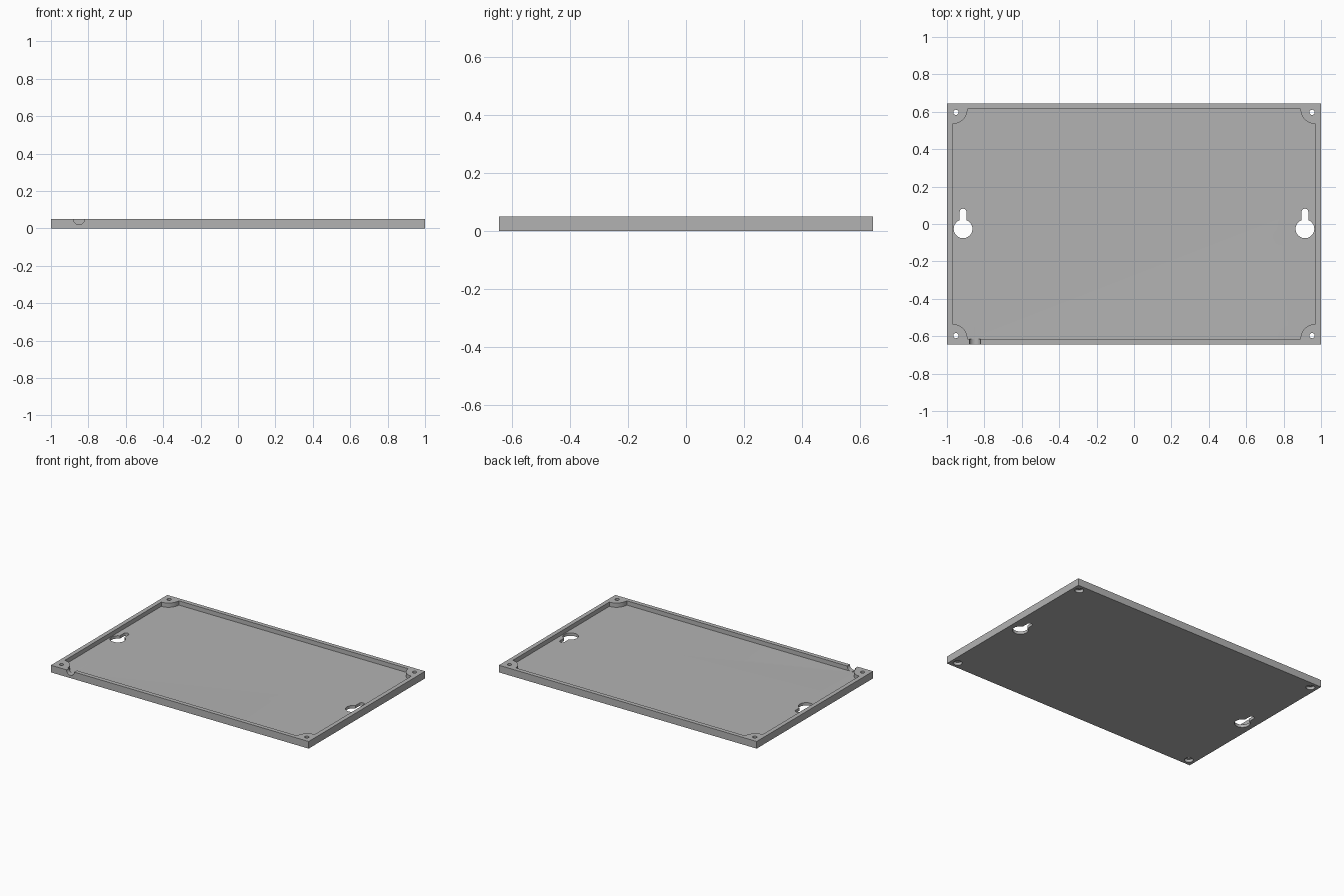
import bpy, bmesh
from math import sin, cos, pi, radians
from mathutils import Matrix

if "Cube" in bpy.data.objects:
    bpy.data.objects.remove(bpy.data.objects["Cube"], do_unlink=True)

HX, HY, H = 1.0, 0.645, 0.05      # half width, half depth, height
IX, IY, FLOOR = 0.97, 0.615, 0.02  # inner half sizes, floor thickness

grey = bpy.data.materials.new("plain_grey")
grey.use_nodes = True
colour = (0.45, 0.45, 0.45, 1)
grey.diffuse_color = colour
grey.node_tree.nodes["Principled BSDF"].inputs["Base Color"].default_value = colour


def arc(cx, cy, r, start, end, n=12):
    angles = [radians(start + (end - start) * i / n) for i in range(n + 1)]
    return [(cx + r * cos(a), cy + r * sin(a)) for a in angles]


def circle(cx, cy, r, n=32):
    return arc(cx, cy, r, 0, 360, n)[:-1]


def prism(name, outline, z0, z1, matrix=Matrix()):
    """Extrude a flat outline from z0 to z1."""
    bm = bmesh.new()
    face = bm.faces.new([bm.verts.new((x, y, z0)) for x, y in outline])
    top = bmesh.ops.extrude_face_region(bm, geom=[face])["geom"]
    verts = [v for v in top if isinstance(v, bmesh.types.BMVert)]
    bmesh.ops.translate(bm, verts=verts, vec=(0, 0, z1 - z0))
    bmesh.ops.transform(bm, matrix=matrix, verts=bm.verts)
    bmesh.ops.recalc_face_normals(bm, faces=bm.faces)
    mesh = bpy.data.meshes.new(name)
    bm.to_mesh(mesh)
    bm.free()
    mesh.materials.append(grey)
    obj = bpy.data.objects.new(name, mesh)
    bpy.context.collection.objects.link(obj)
    return obj


tray = prism("tray", [(-HX, -HY), (HX, -HY), (HX, HY), (-HX, HY)], 0, H)
cutters = []

# Recess, leaving a rim and a quarter-round boss in each corner
R = 0.08
recess = (arc(-IX, -IY, R, 90, 0) + arc(IX, -IY, R, 180, 90)
          + arc(IX, IY, R, 270, 180) + arc(-IX, IY, R, 360, 270))
cutters.append(prism("recess_cutter", recess, FLOOR, H + 0.1))

# Keyhole hangers and countersunk screw holes
for sx in (-1, 1):
    kx, ky, kr, slot = sx * 0.914, -0.026, 0.05, 0.018
    keyhole = arc(kx, ky, kr, 111, 429, 32) + arc(kx, 0.064, slot, 0, 180)
    cutters.append(prism("keyhole_cutter", keyhole, -0.1, 0.1))
    for sy in (-1, 1):
        x, y = sx * 0.952, sy * 0.597
        cutters.append(prism("screw_cutter", circle(x, y, 0.014), -0.1, 0.1))
        cutters.append(prism("screw_head_cutter", circle(x, y, 0.028), -0.1, FLOOR))

# Half-round cable notch through the front rim
upright = Matrix.Translation((-0.85, -HY, H)) @ Matrix.Rotation(pi / 2, 4, "X")
cutters.append(prism("notch_cutter", circle(0, 0, 0.03), -0.05, 0.05, upright))

for cutter in cutters:
    cut = tray.modifiers.new(cutter.name, "BOOLEAN")
    cut.operation = "DIFFERENCE"
    cut.solver = "EXACT"
    cut.object = cutter

# Bake the cuts and discard the cutters
bpy.context.view_layer.objects.active = tray
tray.select_set(True)
for name in [m.name for m in tray.modifiers]:
    bpy.ops.object.modifier_apply(modifier=name)
for cutter in cutters:
    bpy.data.objects.remove(cutter, do_unlink=True)

bpy.ops.object.shade_smooth_by_angle(angle=radians(30))
